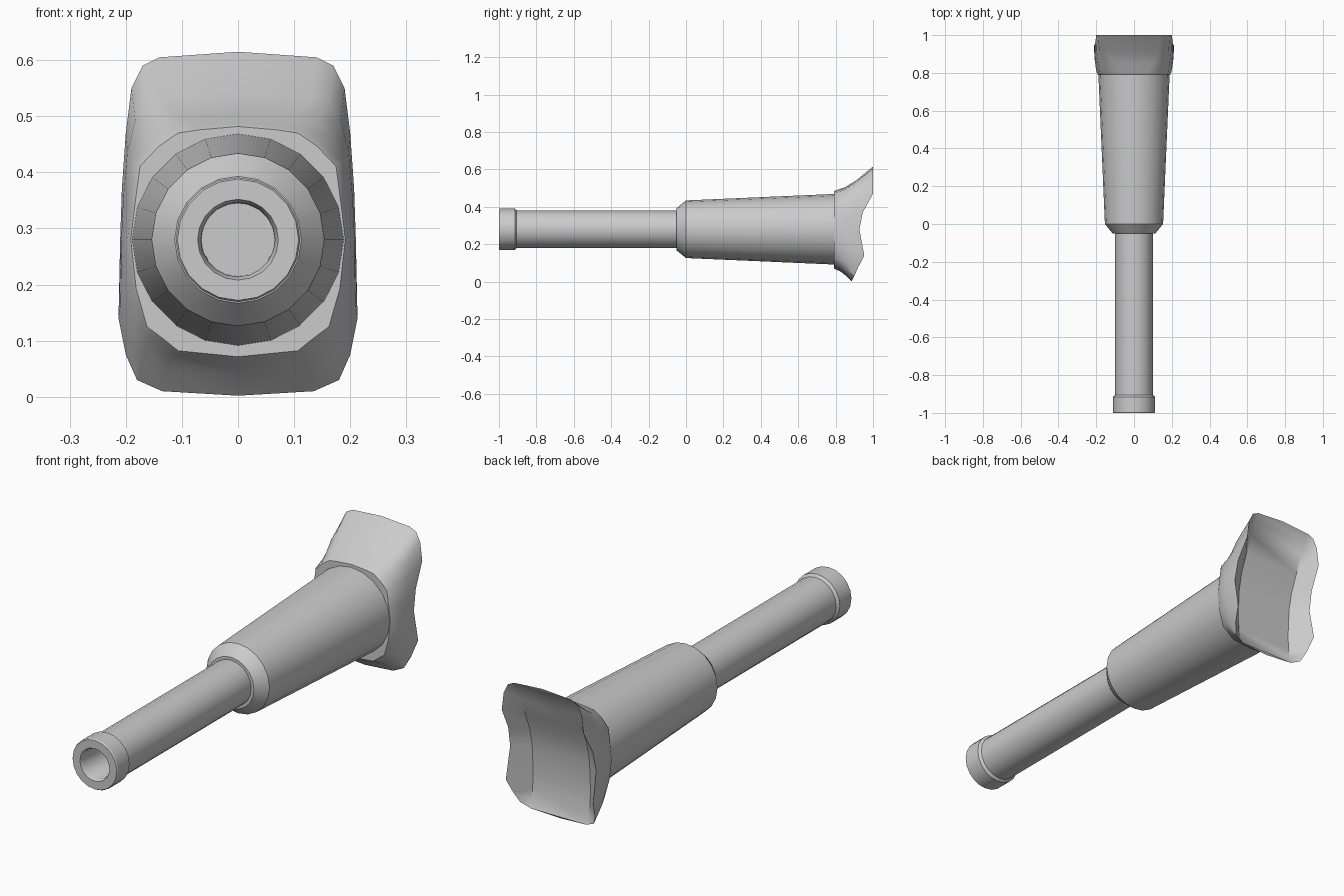
import bpy, bmesh, math

if "Cube" in bpy.data.objects:
    bpy.data.objects.remove(bpy.data.objects["Cube"])

AXIS_Z = 0.28   # height of the barrel axis
SIDES = 20

grey = bpy.data.materials.new("plain_grey")
grey.diffuse_color = (0.6, 0.6, 0.6, 1)
grey.use_nodes = True
grey.node_tree.nodes["Principled BSDF"].inputs["Base Color"].default_value = grey.diffuse_color


def finish(name, bm, angle):
    bmesh.ops.remove_doubles(bm, verts=bm.verts, dist=0.0001)
    bmesh.ops.recalc_face_normals(bm, faces=bm.faces)
    mesh = bpy.data.meshes.new(name)
    bm.to_mesh(mesh)
    bm.free()
    obj = bpy.data.objects.new(name, mesh)
    bpy.context.collection.objects.link(obj)
    mesh.materials.append(grey)
    bpy.ops.object.select_all(action='DESELECT')
    obj.select_set(True)
    bpy.context.view_layer.objects.active = obj
    bpy.ops.object.shade_smooth_by_angle(angle=math.radians(angle))
    return obj


def lathe(name, profile):
    """Turn a (y, radius) profile about the barrel axis and cap both ends."""
    bm = bmesh.new()
    rings = []
    for y, r in profile:
        rings.append([bm.verts.new((r * math.sin(2 * math.pi * i / SIDES), y,
                                    AXIS_Z + r * math.cos(2 * math.pi * i / SIDES)))
                      for i in range(SIDES)])
    for a, b in zip(rings, rings[1:]):
        for i in range(SIDES):
            j = (i + 1) % SIDES
            bm.faces.new((a[i], a[j], b[j], b[i]))
    bm.faces.new(rings[0])
    bm.faces.new(rings[-1])
    return finish(name, bm, 25)


# Barrel with muzzle collar and hollow bore
lathe("barrel", [(-0.80, 0.065), (-0.985, 0.066), (-1.0, 0.072), (-1.0, 0.108),
                 (-0.995, 0.111), (-0.915, 0.111), (-0.905, 0.10), (-0.04, 0.10)])

# Tapered sleeve with chamfered front
lathe("sleeve", [(-0.05, 0.113), (0.0, 0.154), (0.80, 0.189)])

# Flared mount: half outlines from top centre to bottom centre
rear = [(0, 1, .615), (.14, 1, .605), (.17, 1, .59), (.19, 1, .55), (.2, 1, .47),
        (.207, .945, .37), (.21, .927, .28), (.213, .953, .14), (.2, .92, .075),
        (.18, .9, .03), (.135, .89, .01), (0, .885, .002)]
front = [(0, .488), (.07, .482), (.11, .476), (.145, .452), (.18, .415), (.19, .34),
         (.197, .28), (.187, .19), (.167, .12), (.14, .1), (.11, .076), (0, .065)]
# Hollow back surface (y, z), one row per outline point between the ends
hollow = [(1, .605), (.977, .57), (.953, .52), (.922, .44), (.89, .36),
          (.873, .28), (.866, .15), (.871, .085), (.88, .035), (.89, .01)]


def layer(t_y, t_x, t_z):
    """Half outline blended between the front and rear ones."""
    return [(f[0] + (r[0] - f[0]) * t_x, 0.80 + (r[1] - 0.80) * t_y,
             f[1] + (r[2] - f[1]) * t_z) for f, r in zip(front, rear)]


layers = [[(x * .97, .79, AXIS_Z + (z - AXIS_Z) * .97) for x, z in front],
          layer(0, 0, 0), layer(.25, .45, .13), layer(.55, .85, .42), rear]
inner = [(.14, y, z) for y, z in hollow]
inner[-1] = rear[10]

bm = bmesh.new()


def face(*points):
    pts = list(dict.fromkeys(points))
    if len(pts) > 2:
        bm.faces.new([bm.verts.new(p) for p in pts])


for s in (1, -1):
    def m(p):
        return (p[0] * s, p[1], p[2])
    # Outer skin
    for a, b in zip(layers, layers[1:]):
        for i in range(11):
            face(m(a[i]), m(a[i + 1]), m(b[i + 1]), m(b[i]))
    # Sloped cheeks beside the hollow
    for i in range(9):
        face(m(rear[i + 1]), m(rear[i + 2]), m(inner[i + 1]), m(inner[i]))
# Front cap
cap = layers[0]
face(*cap, *[(-x, y, z) for x, y, z in cap[-2:0:-1]])


# Hollow back between the cheeks
def flip(p):
    return (-p[0], p[1], p[2])


for a, b in zip(inner, inner[1:]):
    face(a, b, flip(b), flip(a))
face(rear[0], inner[0], flip(inner[0]))
face(rear[11], inner[-1], flip(inner[-1]))
finish("flared_mount", bm, 35)
